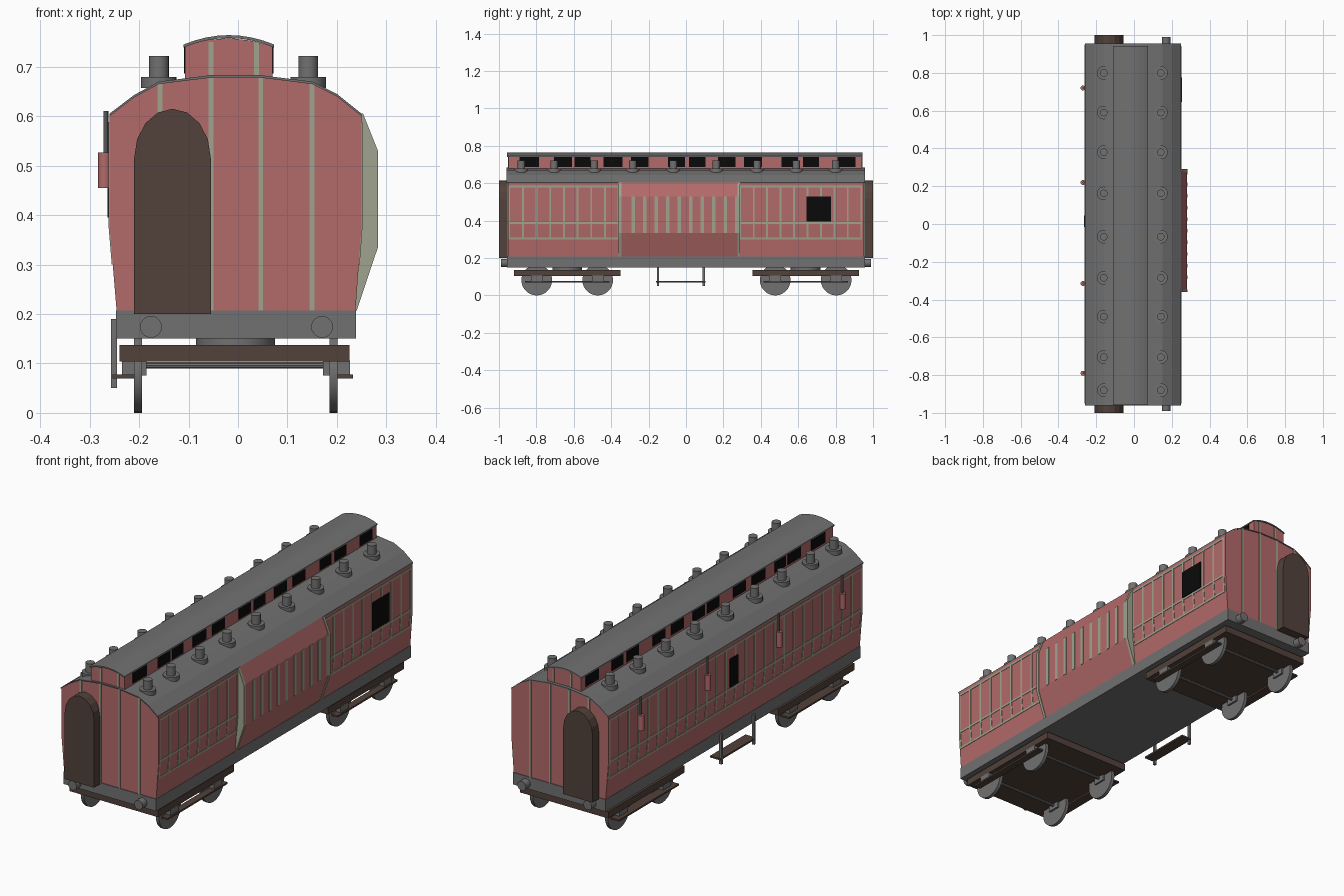
import bpy, bmesh, math
from mathutils import Matrix

if "Cube" in bpy.data.objects:
    bpy.data.objects.remove(bpy.data.objects["Cube"])


def material(name, rgb):
    m = bpy.data.materials.new(name)
    m.diffuse_color = (*rgb, 1)
    m.use_nodes = True
    m.node_tree.nodes["Principled BSDF"].inputs["Base Color"].default_value = m.diffuse_color
    return m


RED = material("carriage red", (0.45, 0.143, 0.143))
GREY = material("mid grey", (0.165, 0.165, 0.165))
BROWN = material("dark brown", (0.085, 0.054, 0.043))
TRIM = material("pale green grey", (0.35, 0.37, 0.27))
BLACK = material("window black", (0.003, 0.003, 0.003))


def prism(bm, pts, y0, y1):
    """Extrude an x-z profile along y."""
    a = [bm.verts.new((x, y0, z)) for x, z in pts]
    b = [bm.verts.new((x, y1, z)) for x, z in pts]
    bm.faces.new(a)
    bm.faces.new(b[::-1])
    for i in range(len(pts)):
        j = (i + 1) % len(pts)
        bm.faces.new((a[i], b[i], b[j], a[j]))


def box(bm, x0, x1, y0, y1, z0, z1):
    prism(bm, [(x0, z0), (x1, z0), (x1, z1), (x0, z1)], y0, y1)


def cyl(bm, c, r, depth, axis="Z", seg=20):
    rot = {"X": Matrix.Rotation(math.pi / 2, 4, "Y"),
           "Y": Matrix.Rotation(math.pi / 2, 4, "X"), "Z": Matrix()}[axis]
    bmesh.ops.create_cone(bm, cap_ends=True, segments=seg, radius1=r, radius2=r,
                          depth=depth, matrix=Matrix.Translation(c) @ rot)


def part(name, mat, build, smooth=False):
    bm = bmesh.new()
    build(bm)
    bmesh.ops.recalc_face_normals(bm, faces=bm.faces[:])
    me = bpy.data.meshes.new(name)
    bm.to_mesh(me)
    bm.free()
    me.materials.append(mat)
    if smooth:
        me.shade_smooth()
        me.set_sharp_from_angle(angle=math.radians(35))
    ob = bpy.data.objects.new(name, me)
    bpy.context.collection.objects.link(ob)


def each(fn, rows):
    return lambda bm: [fn(bm, *r) for r in rows]


# Main body, roof skin and floor frame
ROOF = [(0.25, 0.605), (0.2, 0.645), (0.15, 0.67), (0.045, 0.683),
        (-0.055, 0.683), (-0.16, 0.67), (-0.21, 0.643), (-0.26, 0.605)]
lowered = [(x, z - 0.005) for x, z in ROOF]
part("body", RED, lambda bm: prism(
    bm, [(-0.26, 0.38), (-0.245, 0.2), (0.237, 0.2), (0.25, 0.38)] + lowered, -0.953, 0.953))
part("main_roof", GREY, lambda bm: prism(bm, ROOF + lowered[::-1], -0.96, 0.956))
part("floor_frame", GREY, lambda bm: box(bm, -0.247, 0.239, -0.956, 0.956, 0.15, 0.207))

# Raised roof section with its own curved cover and windows
part("raised_roof_wall", RED, lambda bm: prism(
    bm, [(-0.107, 0.67), (0.07, 0.67), (0.07, 0.742), (0.025, 0.753), (-0.018, 0.758),
         (-0.062, 0.754), (-0.107, 0.743)], -0.95, 0.94))
cover = [(-0.11 + 0.183 * t / 8, 0.745 + 0.019 * (1 - (t / 4 - 1) ** 2)) for t in range(9)]
part("raised_roof_cover", GREY, lambda bm: prism(
    bm, cover + [(x, z - 0.006) for x, z in cover[::-1]], -0.957, 0.943))
WIN = [(-0.89, -0.785), (-0.705, -0.61), (-0.595, -0.51), (-0.44, -0.34), (-0.295, -0.2),
       (-0.095, -0.005), (0.015, 0.105), (0.17, 0.265), (0.31, 0.405), (0.51, 0.6),
       (0.625, 0.71), (0.81, 0.905)]
part("raised_roof_windows", BLACK, each(box, [
    (x - 0.002, x + 0.002, a, b, 0.686, 0.742) for x in (-0.107, 0.07) for a, b in WIN]))

# Roof vents in two rows
VY = [-0.88, -0.705, -0.49, -0.285, -0.067, 0.162, 0.38, 0.59, 0.80]
part("roof_vents", GREY, each(cyl, [
    (( x, y, z), r, d) for x in (-0.16, 0.142) for y in VY
    for z, r, d in ((0.668, 0.036, 0.022), (0.698, 0.02, 0.048))]), True)

# Bulging bay on the right side
BAY = [(0.22, 0.605), (0.25, 0.605), (0.28, 0.53), (0.28, 0.335), (0.237, 0.207), (0.22, 0.207)]
part("side_bay", RED, lambda bm: prism(bm, BAY, -0.35, 0.28))
part("bay_edge_trim", TRIM, each(prism, [
    ([(x + 0.003, z) for x, z in BAY], y - 0.007, y + 0.007) for y in (-0.353, 0.283)]))
part("bay_stripes", TRIM, each(box, [
    (0.278, 0.282, y - 0.009, y + 0.009, 0.335, 0.53)
    for y in [-0.282 + 0.0615 * i for i in range(10)]]))


# Panel lines on both side walls, following the wall slope
def wall(side, z):
    top, bottom = (0.25, 0.237) if side > 0 else (-0.26, -0.245)
    return top if z >= 0.38 else bottom + (top - bottom) * (z - 0.2) / 0.18


def band(bm, side, zs, y0, y1, t=0.002):
    prism(bm, [(wall(side, z) + side * t, z) for z in zs] +
          [(wall(side, z) - side * t, z) for z in reversed(zs)], y0, y1)


def panel_lines(side, runs):
    rows = []
    for y0, y1, n in runs:
        rows += [(side, (z - 0.005, z + 0.005), y0, y1) for z in (0.305, 0.387, 0.583)]
        for i in range(n + 1):
            y = y0 + 0.005 + (y1 - y0 - 0.01) * i / n
            rows.append((side, (0.305, 0.38, 0.583), y - 0.005, y + 0.005))
    return rows


part("right_panel_lines", TRIM, each(band, panel_lines(1, [(-0.95, -0.355, 8), (0.285, 0.942, 9)])))
part("left_panel_lines", TRIM, each(band, panel_lines(-1, [(-0.95, 0.95, 26)])))
part("side_windows", BLACK, each(band, [
    (1, (0.395, 0.53), 0.645, 0.775, 0.004), (-1, (0.395, 0.53), -0.015, 0.045, 0.004)]))

# Vertical stripes on both ends
part("end_stripes", TRIM, each(box, [
    (x - 0.005, x + 0.005, y - 0.003, y + 0.003, z0, z1)
    for ys in ((-0.953, -0.95), (0.953, 0.94))
    for x, z0, z1, y in ((-0.158, 0.207, 0.666, ys[0]), (-0.055, 0.207, 0.677, ys[0]),
                         (0.046, 0.207, 0.677, ys[0]), (0.15, 0.207, 0.666, ys[0]),
                         (-0.055, 0.683, 0.75, ys[1]), (0.037, 0.683, 0.75, ys[1]))]))

# Arched gangways and buffers at both ends
ARCH = [(-0.21, 0.2), (-0.055, 0.2)] + [
    (-0.1325 + 0.0775 * math.cos(math.pi * i / 8), 0.515 + 0.1 * math.sin(math.pi * i / 8))
    for i in range(9)]
part("gangways", BROWN, each(prism, [(ARCH, -1.0, -0.95), (ARCH, 0.95, 1.0)]))
part("buffers", GREY, each(cyl, [
    ((x, s * 0.965, 0.174), 0.022, 0.05, "Y") for x in (-0.176, 0.17) for s in (-1, 1)]), True)

# Hanging lamps on the left side
LY = (-0.79, -0.315, 0.22, 0.72)
part("lamps", RED, each(cyl, [((-0.27, y, 0.491), 0.013, 0.072) for y in LY]), True)
part("lamp_rods", GREY, each(cyl, [((-0.267, y, 0.568), 0.005, 0.085, "Z", 8) for y in LY]), True)

# Bogies: frame, wheels, axles, axle boxes and footboards
BOGIE = (-0.635, 0.64)
AXLES = [b + s * 0.163 for b in BOGIE for s in (-1, 1)]
part("bogie_frames", BROWN, each(box, [
    (-0.24, 0.225, b - 0.285, b + 0.285, 0.104, 0.137) for b in BOGIE]))
part("bogie_pivots", GREY, each(cyl, [((-0.005, b, 0.143), 0.08, 0.02) for b in BOGIE]), True)
part("wheels", GREY, each(cyl, [
    ((x, y, 0.082), 0.082, 0.016, "X", 28) for x in (-0.202, 0.193) for y in AXLES]), True)
part("axles", GREY, each(cyl, [((-0.005, y, 0.096), 0.007, 0.39, "X", 10) for y in AXLES]), True)
part("axle_boxes", GREY, each(box, [
    (x0, x1, y - 0.03, y + 0.03, 0.076, 0.106)
    for x0, x1 in ((-0.235, -0.185), (0.172, 0.226)) for y in AXLES]))
part("footboards", BROWN, each(box, [
    (x0, x1, b - 0.225, b + 0.225, 0.07, 0.078)
    for x0, x1 in ((-0.254, -0.207), (0.2, 0.233)) for b in BOGIE]))

# Entry step hanging under the left side
part("step_board", BROWN, lambda bm: box(bm, -0.254, -0.2, -0.16, 0.105, 0.07, 0.078))
part("step_hangers", GREY, each(box, [
    (-0.257, -0.245, y - 0.006, y + 0.006, 0.05, 0.19) for y in (-0.15, 0.095)]))
